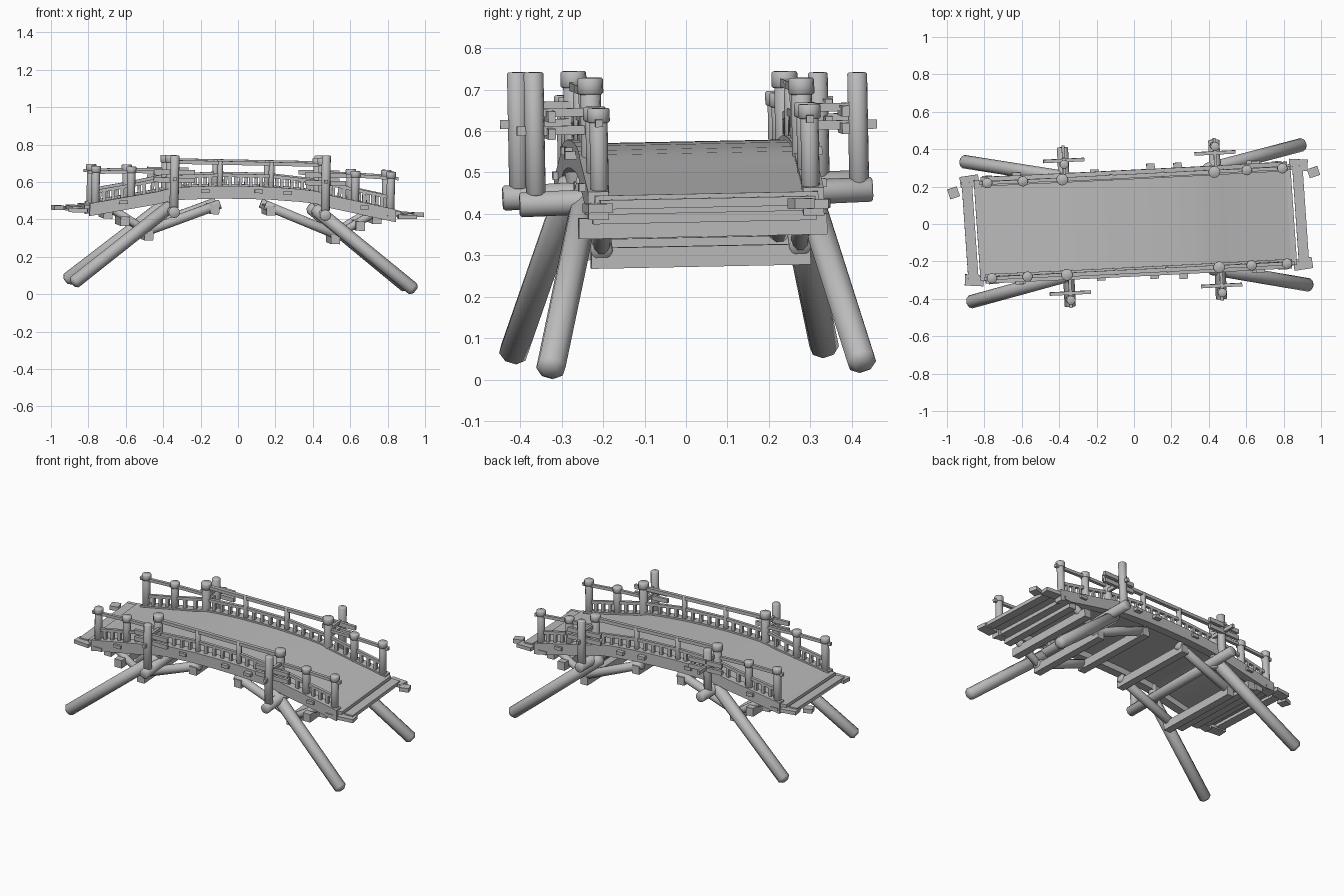
import bpy, bmesh, random
from mathutils import Matrix, Vector

random.seed(4)
if "Cube" in bpy.data.objects:
    bpy.data.objects.remove(bpy.data.objects["Cube"])

GREY = (0.5, 0.5, 0.5, 1)
mat = bpy.data.materials.new("weathered grey")
mat.use_nodes = True
mat.diffuse_color = GREY
mat.node_tree.nodes["Principled BSDF"].inputs["Base Color"].default_value = GREY

# The whole bridge stands slightly skewed and tilted
FRAME = (Matrix.Translation((0.003, 0.016, 0)) @ Matrix.Rotation(0.05, 4, "Z")
         @ Matrix.Rotation(0.02, 4, "Y") @ Matrix.Rotation(0.02, 4, "X"))


def finish(name, bm, smooth=False):
    bmesh.ops.recalc_face_normals(bm, faces=bm.faces)
    bm.transform(FRAME)
    mesh = bpy.data.meshes.new(name)
    bm.to_mesh(mesh)
    bm.free()
    mesh.materials.append(mat)
    obj = bpy.data.objects.new(name, mesh)
    bpy.context.collection.objects.link(obj)
    if smooth:
        bpy.ops.object.select_all(action="DESELECT")
        obj.select_set(True)
        bpy.context.view_layer.objects.active = obj
        bpy.ops.object.shade_smooth_by_angle(angle=0.9)


def axes(a, b):
    """Frame whose x axis runs from a to b, centred between them."""
    d = (b - a).normalized()
    side = (Vector((0, 0, 1)).cross(d) if abs(d.z) < 0.95 else Vector((0, 1, 0))).normalized()
    up = d.cross(side)
    m = Matrix((d, side, up)).transposed().to_4x4()
    m.translation = (a + b) / 2
    return m


def beam(name, a, b, w, h):
    a, b = Vector(a), Vector(b)
    bm = bmesh.new()
    size = Matrix.Diagonal(((b - a).length, w, h, 1))
    bmesh.ops.create_cube(bm, size=1, matrix=axes(a, b) @ size)
    finish(name, bm)


def log(name, a, b, r, sides=12, cap=0, chamfer=0.15):
    """Round timber; cap adds a wider collar at the b end."""
    a, b = Vector(a), Vector(b)
    turn = Matrix.Rotation(1.5708, 4, "Y")
    bm = bmesh.new()

    def cylinder(p, q, rad):
        bmesh.ops.create_cone(bm, cap_ends=True, segments=sides, radius1=rad, radius2=rad,
                              depth=(q - p).length, matrix=axes(p, q) @ turn)
    cylinder(a, b, r)
    if cap:
        d = (b - a).normalized()
        cylinder(b - d * cap, b, r * 1.25)
    ends = [e for e in bm.edges if any(len(f.verts) > 4 for f in e.link_faces)]
    bmesh.ops.bevel(bm, geom=ends, offset=r * chamfer, segments=1, affect="EDGES")
    finish(name, bm, True)


def sweep(name, path, y0, y1, thick):
    """Strip following a side profile, from y0 to y1 and thick downward."""
    bm = bmesh.new()
    rings = [[bm.verts.new((x, y, z)) for y, z in
              ((y0, z), (y1, z), (y1, z - thick), (y0, z - thick))] for x, z in path]
    for r, s in zip(rings, rings[1:]):
        for i in range(4):
            j = (i + 1) % 4
            bm.faces.new((r[i], r[j], s[j], s[i]))
    bm.faces.new(rings[0])
    bm.faces.new(rings[-1])
    finish(name, bm, True)


# Arched walkway and edge beams
HALF = [(0, 0.574), (0.15, 0.572), (0.3, 0.564), (0.39, 0.555), (0.46, 0.535), (0.6, 0.508), (0.82, 0.465)]
ARCH = [(-x, z) for x, z in HALF[:0:-1]] + HALF


def deck_z(x):
    x = abs(x)
    for (x0, z0), (x1, z1) in zip(HALF, HALF[1:]):
        if x <= x1:
            return z0 + (z1 - z0) * (x - x0) / (x1 - x0)
    return HALF[-1][1]


sweep("deck", ARCH, -0.24, 0.24, 0.02)
for s, side in ((-1, "front"), (1, "back")):
    sweep(side + "_edge_beam", [(x, z + 0.01) for x, z in ARCH], s * 0.235, s * 0.285, 0.068)


def low_rail(side, y, x0, x1, count):
    """Low rail parallel to the deck, carried by short balusters."""
    z = 0.067
    beam(side + "_low_rail", (x0, y, deck_z(x0) + z), (x1, y, deck_z(x1) + z), 0.018, 0.018)
    for i in range(1, count):
        x = x0 + (x1 - x0) * i / count
        beam(side + "_baluster", (x, y, deck_z(x)), (x, y, deck_z(x) + z), 0.018, 0.018)


# Railings
BIG = (-0.39, 0.425)
MIDS = (-0.125, 0.15)
for s, side in ((-1, "front"), (1, "back")):
    y = s * 0.255
    for x in BIG:
        log(side + "_main_post", (x, y, 0.42), (x, y, 0.737 - 0.02 * y), 0.025, cap=0.04)
    stops = (BIG[0],) + MIDS + (BIG[1],)
    for x in MIDS:
        log(side + "_middle_post", (x, y, 0.55), (x, y, 0.715), 0.015, 8)
    for x0, x1 in zip(stops, stops[1:]):
        low_rail(side, y, x0, x1, 5)
    beam(side + "_top_rail", (BIG[0], y, 0.705), (BIG[1], y, 0.705), 0.022, 0.02)
    for e, big in zip((-1, 1), BIG):
        for x in (0.6, 0.79):
            log(side + "_end_post", (e * x, y, deck_z(x) - 0.02), (e * x, y, 0.676), 0.022, cap=0.035)
        beam(side + "_side_rail", (big, y, 0.652), (e * 0.6, y, 0.65), 0.018, 0.018)
        beam(side + "_end_rail", (e * 0.6, y, 0.65), (e * 0.83, y, 0.64), 0.018, 0.018)
        low_rail(side, y, big, e * 0.6, 3)
        low_rail(side, y, e * 0.6, e * 0.79, 4)

# Cross logs, outrigger posts and diagonal legs
for e, x, back in ((-1, -0.375, 0.335), (1, 0.435, 0.39)):
    log("cross_log", (x, -0.432, 0.439), (x, 0.422, 0.46), 0.03)
    for s, y in ((-1, -0.392), (1, back)):
        log("outer_post", (x, y, 0.46), (x, y, 0.742 + 0.02 * (x - y)), 0.024)
        bar = s * 0.355
        for z in (0.61, 0.652):
            beam("outer_crossbar", (x - 0.11, bar, z), (x + 0.11, bar, z), 0.018, 0.026)
        beam("outer_tie", (x, s * 0.25, 0.617), (x, s * 0.435, 0.617), 0.016, 0.022)
        beam("outer_tie_upper", (x, s * 0.25, 0.66), (x, s * 0.37, 0.66), 0.016, 0.02)
        log("diagonal_leg", (e * 0.38, s * 0.262, 0.475),
            (e * 0.917 + 0.008, s * 0.378 - 0.012, 0.046), 0.036, 8, chamfer=0.4)

# Underside struts and cross beams
BEAMS = ((0.15, 0.455, 0.27), (0.5, 0.308, 0.265), (0.63, 0.383, 0.3), (0.72, 0.42, 0.27))
for e in (-1, 1):
    for x, z, half in BEAMS:
        beam("cross_beam", (e * x, -half, z), (e * x, half, z), 0.048, 0.05)
    for s in (-1, 1):
        y = s * 0.24
        log("inner_strut", (e * 0.12, y, 0.485), (e * 0.53, y, 0.325), 0.027, 10)
        log("outer_strut", (e * 0.49, y, 0.32), (e * 0.7, y, 0.45), 0.022, 10)

# Threshold planks at both ends
for e in (-1, 1):
    for x, z, half in ((0.885, 0.445, 0.26), (0.82, 0.455, 0.27), (0.775, 0.43, 0.29)):
        beam("threshold_plank", (e * x, -half, z), (e * x - 0.01, half, z), 0.055, 0.022)
    for s in (-1, 1):
        beam("corner_slab", (e * 0.83, s * 0.27, 0.437), (e * 0.93, s * 0.26, 0.437), 0.06, 0.022)

# Loose end blocks and stub planks along the edges
beam("loose_block_right", (-0.994, 0.2, 0.44), (-0.942, 0.215, 0.44), 0.055, 0.025)
beam("loose_block_left", (0.932, 0.215, 0.44), (0.988, 0.23, 0.44), 0.05, 0.025)
for s in (-1, 1):
    for x in (-0.63, -0.2, 0.1, 0.22, 0.64):
        x += random.uniform(-0.02, 0.02)
        z = deck_z(x) - 0.015
        beam("stub_plank", (x, s * 0.24, z), (x, s * random.uniform(0.295, 0.315), z), 0.045, 0.02)
